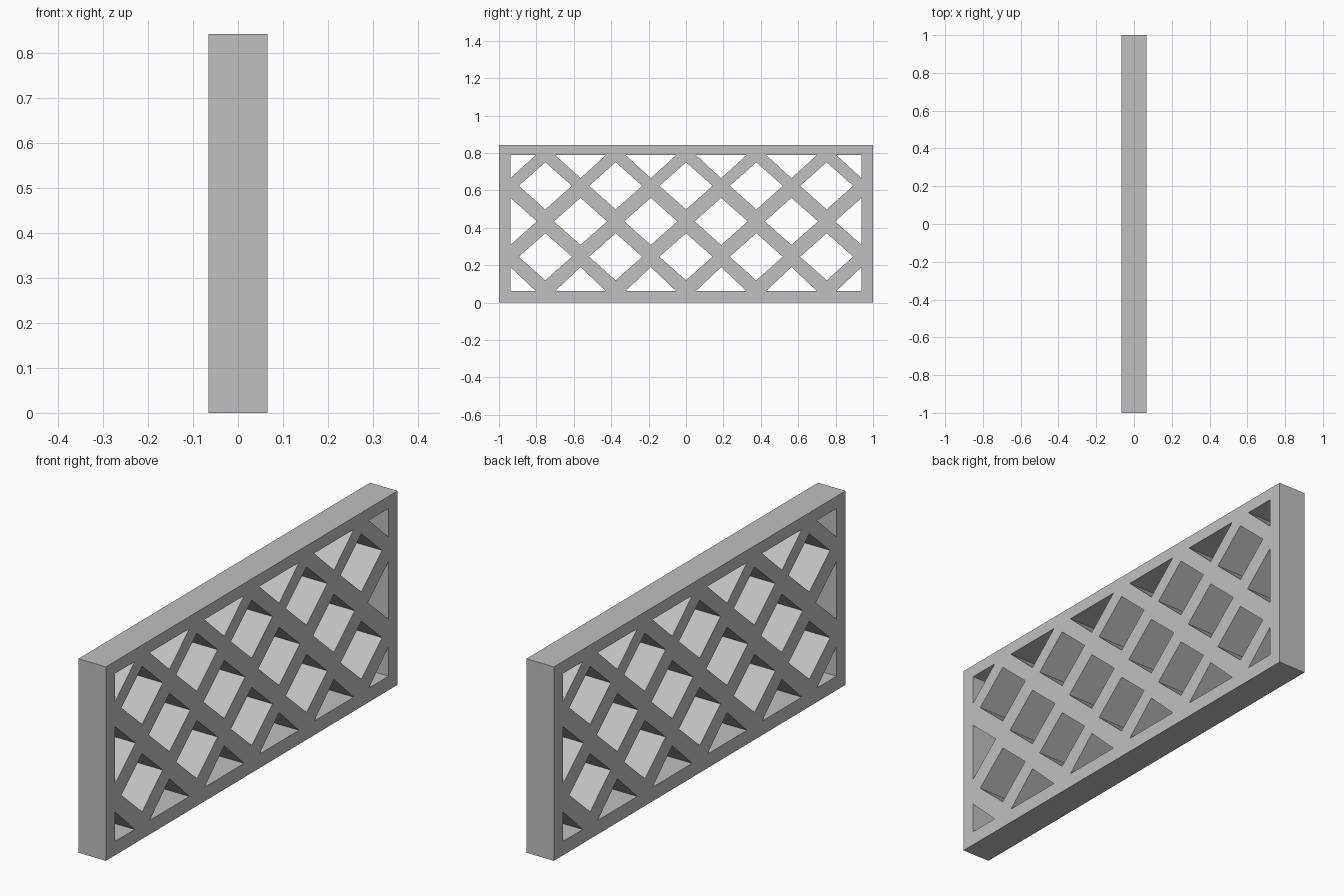
import bpy, bmesh, math

cube = bpy.data.objects.get("Cube")
if cube:
    bpy.data.objects.remove(cube, do_unlink=True)

# Panel dimensions
HEIGHT, HALF_DEPTH = 0.842, 0.066
IN_Y, IN_LOW, IN_TOP = 0.939, 0.061, 0.789
PITCH, DW, DH = 0.376, 0.142, 0.126
ROW_LOW, ROW_MID, ROW_TOP = 0.245, 0.434, 0.624
TRI_W, APEX_TOP, APEX_LOW = 0.136, 0.665, 0.19

grey = bpy.data.materials.new("plain grey")
grey.use_nodes = True
colour = (0.53, 0.53, 0.53, 1)
grey.diffuse_color = colour
grey.node_tree.nodes["Principled BSDF"].inputs["Base Color"].default_value = colour

# Flat filled outline: inner loops become the openings
curve = bpy.data.curves.new("lattice_panel", "CURVE")
curve.dimensions = "2D"
curve.fill_mode = "BOTH"
curve.extrude = HALF_DEPTH


def loop(points):
    s = curve.splines.new("POLY")
    s.points.add(len(points) - 1)
    for p, (u, v) in zip(s.points, points):
        p.co = (u, v, 0, 1)
    s.use_cyclic_u = True


def diamond(u, v):
    loop([(u - DW, v), (u, v - DH), (u + DW, v), (u, v + DH)])


# Outer border
loop([(-1, 0), (1, 0), (1, HEIGHT), (-1, HEIGHT)])

# Whole diamonds in the upper and lower rows
for k in range(-2, 3):
    for row in (ROW_LOW, ROW_TOP):
        diamond(k * PITCH, row)

# Middle diamonds, with triangles against the top and bottom rails
for k in range(-2, 2):
    u = (k + 0.5) * PITCH
    diamond(u, ROW_MID)
    for rail, apex in ((IN_TOP, APEX_TOP), (IN_LOW, APEX_LOW)):
        loop([(u - TRI_W, rail), (u + TRI_W, rail), (u, apex)])

# Half diamonds and corner triangles against the end posts
for side in (-1, 1):
    u = side * IN_Y
    loop([(u, ROW_MID - DH), (u - side * DW, ROW_MID), (u, ROW_MID + DH)])
    for rail, apex in ((IN_TOP, APEX_TOP), (IN_LOW, APEX_LOW)):
        loop([(u, rail), (u - side * TRI_W, rail), (u, apex)])

# Stand the outline upright and turn it into a clean mesh
panel = bpy.data.objects.new("lattice_panel", curve)
bpy.context.collection.objects.link(panel)
panel.rotation_euler = (math.pi / 2, 0, math.pi / 2)
bpy.context.view_layer.update()
graph = bpy.context.evaluated_depsgraph_get()
mesh = bpy.data.meshes.new_from_object(panel.evaluated_get(graph))
mesh.transform(panel.matrix_world)
bpy.data.objects.remove(panel, do_unlink=True)

bm = bmesh.new()
bm.from_mesh(mesh)
bmesh.ops.remove_doubles(bm, verts=bm.verts, dist=0.0005)
bmesh.ops.recalc_face_normals(bm, faces=bm.faces)
for f in bm.faces:
    f.smooth = False
    f.material_index = 0
bm.to_mesh(mesh)
bm.free()

mesh.materials.clear()
mesh.materials.append(grey)
bpy.context.collection.objects.link(bpy.data.objects.new("lattice_panel", mesh))
